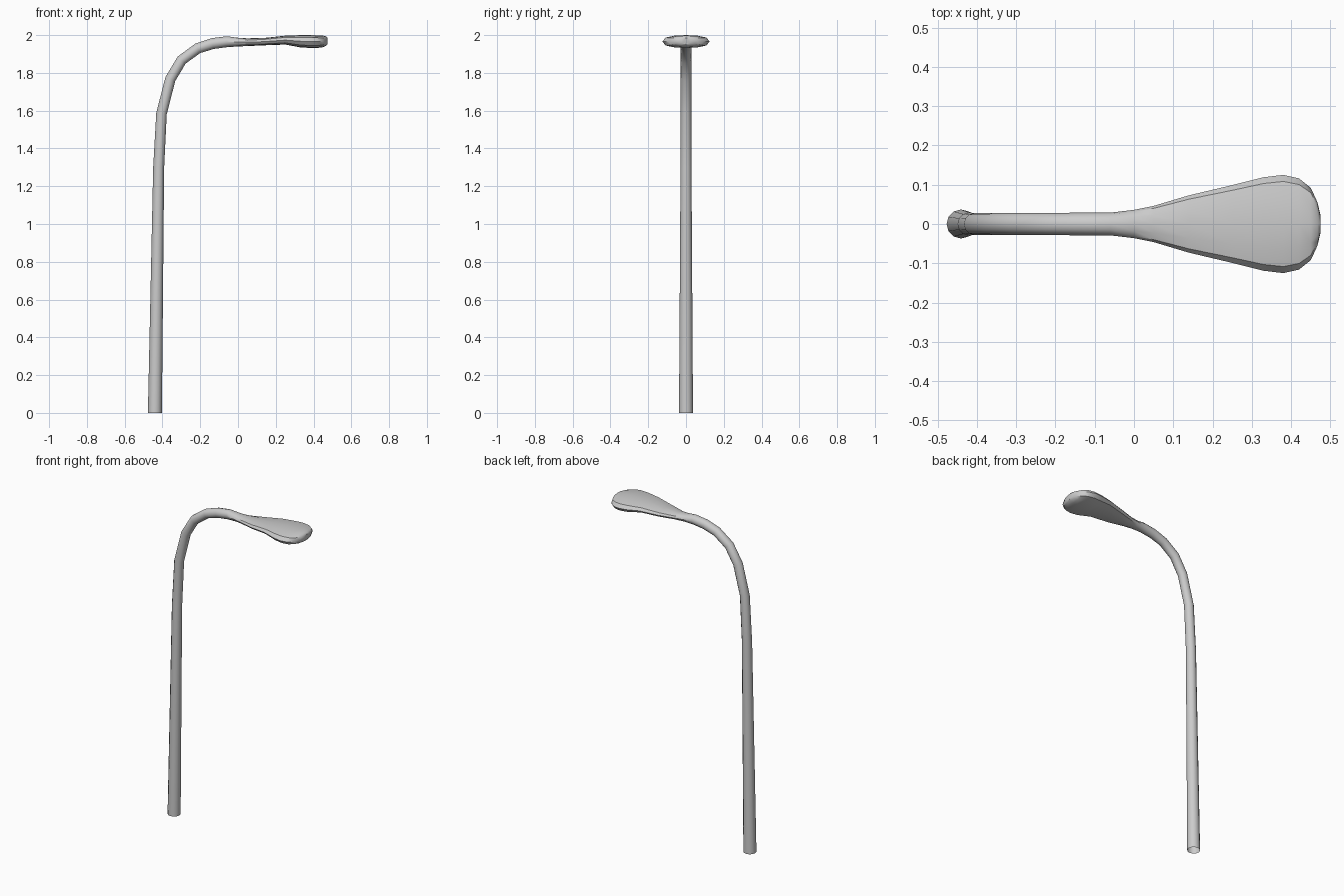
import bpy, bmesh
from math import cos, sin, tau
from mathutils import Vector

if "Cube" in bpy.data.objects:
    bpy.data.objects.remove(bpy.data.objects["Cube"])

SIDES = 12

# Pole rings: centre x, z, radius
pole = [(-0.44, 0, 0.037), (-0.42, 1.3, 0.029), (-0.405, 1.585, 0.028),
        (-0.358, 1.768, 0.028), (-0.298, 1.868, 0.028), (-0.213, 1.930, 0.028),
        (-0.135, 1.955, 0.029), (-0.06, 1.965, 0.029)]

# Lamp head stations: x, top z, bottom z, half width
head = [(0.0, 1.986, 1.940, 0.036), (0.05, 1.983, 1.942, 0.046),
        (0.14, 1.985, 1.946, 0.073), (0.25, 1.997, 1.950, 0.099),
        (0.33, 2.0, 1.935, 0.119), (0.38, 2.0, 1.932, 0.125),
        (0.42, 1.999, 1.932, 0.116), (0.45, 1.997, 1.936, 0.092),
        (0.467, 1.993, 1.944, 0.055), (0.474, 1.986, 1.952, 0.025)]


def section(bm, c, normal, width, thick, power):
    """One closed cross-section; a power under 1 flattens top and bottom."""
    ring = []
    for i in range(SIDES):
        a = tau * i / SIDES
        s = sin(a)
        h = abs(s) ** power * (1 if s > 0 else -1) * thick
        ring.append(bm.verts.new(c + normal * h + Vector((0, width * cos(a), 0))))
    return ring


bm = bmesh.new()
rings = []

# Tapered pole and bend, sections square to the path
pts = [Vector((x, 0, z)) for x, z, r in pole]
for i, (x, z, r) in enumerate(pole):
    if i == 0:
        t = Vector((0, 0, 1))
    elif i == len(pole) - 1:
        t = Vector((1, 0, 0))
    else:
        t = ((pts[i] - pts[i - 1]).normalized() + (pts[i + 1] - pts[i]).normalized()).normalized()
    rings.append(section(bm, pts[i], Vector((-t.z, 0, t.x)), r, r, 1))

# Flattened paddle-shaped head
for x, top, bottom, w in head:
    power = 1 if x < 0.1 else 0.7
    rings.append(section(bm, Vector((x, 0, (top + bottom) / 2)), Vector((0, 0, 1)),
                         w, (top - bottom) / 2, power))

# Skin the sections, close the tip, leave the foot open
for a, b in zip(rings, rings[1:]):
    for i in range(SIDES):
        j = (i + 1) % SIDES
        bm.faces.new((a[i], a[j], b[j], b[i]))
bm.faces.new(rings[-1])
bmesh.ops.recalc_face_normals(bm, faces=bm.faces)

mesh = bpy.data.meshes.new("street_lamp")
bm.to_mesh(mesh)
bm.free()
lamp = bpy.data.objects.new("street_lamp", mesh)
bpy.context.collection.objects.link(lamp)
bpy.context.view_layer.objects.active = lamp
lamp.select_set(True)
bpy.ops.object.shade_smooth_by_angle(angle=0.6)
